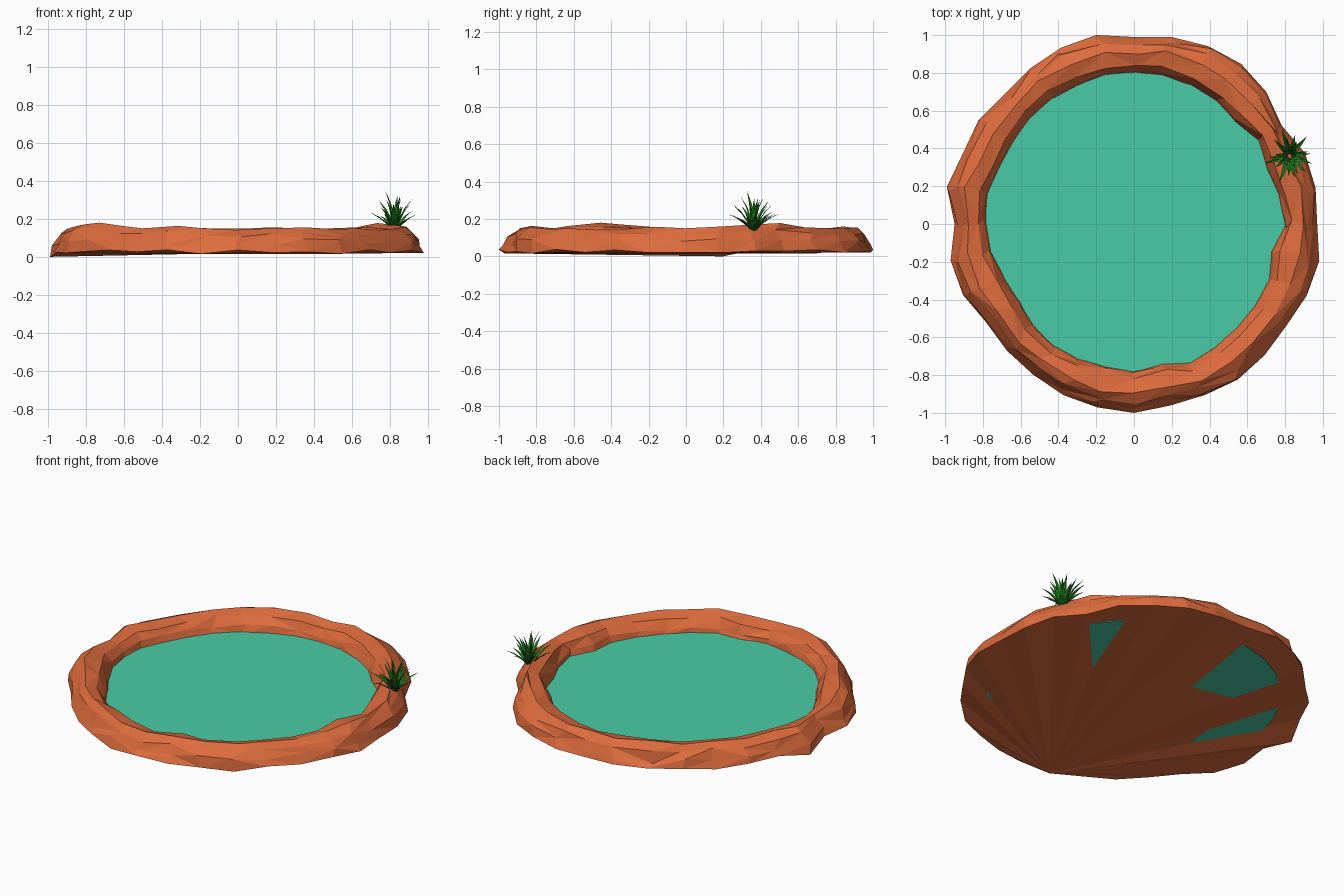
import bpy, bmesh, math, random
from mathutils import Vector

if "Cube" in bpy.data.objects:
    bpy.data.objects.remove(bpy.data.objects["Cube"])

random.seed(7)
N = 32


def material(name, color):
    m = bpy.data.materials.new(name)
    m.diffuse_color = (*color, 1)
    m.use_nodes = True
    m.node_tree.nodes["Principled BSDF"].inputs["Base Color"].default_value = m.diffuse_color
    return m


def finish(bm, name, mat):
    me = bpy.data.meshes.new(name)
    bm.to_mesh(me)
    bm.free()
    ob = bpy.data.objects.new(name, me)
    me.materials.append(mat)
    bpy.context.collection.objects.link(ob)
    return ob


def jit(a):
    return random.uniform(-a, a)


rock = material("rock", (0.73, 0.15, 0.047))
water = material("water", (0.07, 0.60, 0.38))
leaf = material("leaf", (0.02, 0.25, 0.015))
dark_leaf = material("dark_leaf", (0.008, 0.10, 0.008))

# Rock rim: radii (cm) and crest heights (mm) at equal angles, counter-clockwise from +x
OUTER = [97, 98, 98, 94, 99, 102, 102, 101, 99, 102, 101, 99, 97, 99, 98, 101,
         95, 99, 98, 94, 95, 96, 98, 99, 100, 98, 98, 99, 98, 97, 99, 100]
INNER = [80, 78, 76, 79, 76, 78, 79, 80, 80, 80, 79, 79, 78, 77, 77, 79,
         78, 77, 74, 73, 75, 77, 77, 77, 78, 75, 79, 78, 77, 77, 77, 74]
CREST = [150, 160, 170, 178, 155, 150, 150, 155, 148, 150, 160, 150, 152, 142, 150, 150,
         140, 155, 170, 180, 162, 150, 163, 150, 142, 150, 155, 145, 150, 142, 147, 158]

bm = bmesh.new()
rings = []
for k in range(N):
    a = 2 * math.pi * k / N
    ro, ri, h = OUTER[k] / 100, INNER[k] / 100, CREST[k] / 1000
    low = 0.0 if k == 15 else 0.026 + jit(0.012)
    profile = [(ro, low),
               (ro - 0.015 + jit(0.012), 0.075 + jit(0.02)),
               (ro - 0.045 + jit(0.012), h - 0.032 + jit(0.008)),
               (0.5 * (ro + ri) + 0.015 + jit(0.012), h),
               (ri + 0.045 + jit(0.01), h - 0.02 + jit(0.006)),
               (ri + 0.012 + jit(0.006), 0.085 + jit(0.012)),
               (ri, 0.04)]
    col = []
    for i, (r, z) in enumerate(profile):
        b = a + (jit(0.035) if 0 < i < 6 else 0)
        col.append(bm.verts.new((r * math.cos(b), r * math.sin(b), z)))
    rings.append(col)
for k in range(N):
    c, d = rings[k], rings[(k + 1) % N]
    for i in range(6):
        if random.random() < 0.5:
            bm.faces.new((c[i], d[i], d[i + 1]))
            bm.faces.new((c[i], d[i + 1], c[i + 1]))
        else:
            bm.faces.new((c[i], d[i], c[i + 1]))
            bm.faces.new((d[i], d[i + 1], c[i + 1]))
# Underside fans out from one corner of the bottom edge
apex = 23
for j in range(1, N - 1):
    p, q = (apex + j) % N, (apex + j + 1) % N
    bm.faces.new((rings[apex][0], rings[q][0], rings[p][0]))
finish(bm, "rock_rim", rock)

# Water slab
bm = bmesh.new()
bmesh.ops.create_cone(bm, cap_ends=True, segments=N, radius1=0.83, radius2=0.83, depth=0.025)
bmesh.ops.translate(bm, verts=bm.verts, vec=(0, 0, 0.0405))
finish(bm, "water", water)


# Grass tuft: folded, pointed blades in tiers from upright to spread out
def blade(bm, base, angle, lean, length, width):
    out = Vector((math.cos(angle), math.sin(angle), 0))
    side = Vector((-out.y, out.x, 0))
    up = Vector((0, 0, 1))
    p, rows = base + out * 0.012, []
    for i, w in enumerate((0.5, 1.0, 0.65)):
        t = lean + 0.18 * i
        fold = (up * math.sin(t) - out * math.cos(t)) * width * w * 0.4
        rows.append([bm.verts.new(p - side * width * w + fold), bm.verts.new(p),
                     bm.verts.new(p + side * width * w + fold)])
        p = p + (out * math.sin(t) + up * math.cos(t)) * length / 3
    tip = bm.verts.new(p)
    for s in (0, 1):
        for lo, hi in zip(rows, rows[1:]):
            bm.faces.new((lo[s], lo[s + 1], hi[s + 1], hi[s]))
        bm.faces.new((rows[2][s], rows[2][s + 1], tip))


base = Vector((0.825, 0.36, 0.135))
bm = bmesh.new()
for count, lean, length in ((5, 0.05, 0.20), (9, 0.35, 0.175), (11, 0.75, 0.15)):
    for i in range(count):
        blade(bm, base, 2 * math.pi * i / count + lean + jit(0.2),
              lean + jit(0.12), length * (1 + jit(0.13)), 0.013)
tuft = finish(bm, "grass_tuft", leaf)
tuft.data.materials.append(dark_leaf)
for f in tuft.data.polygons:
    f.material_index = 1 if f.index % 3 == 0 else 0
